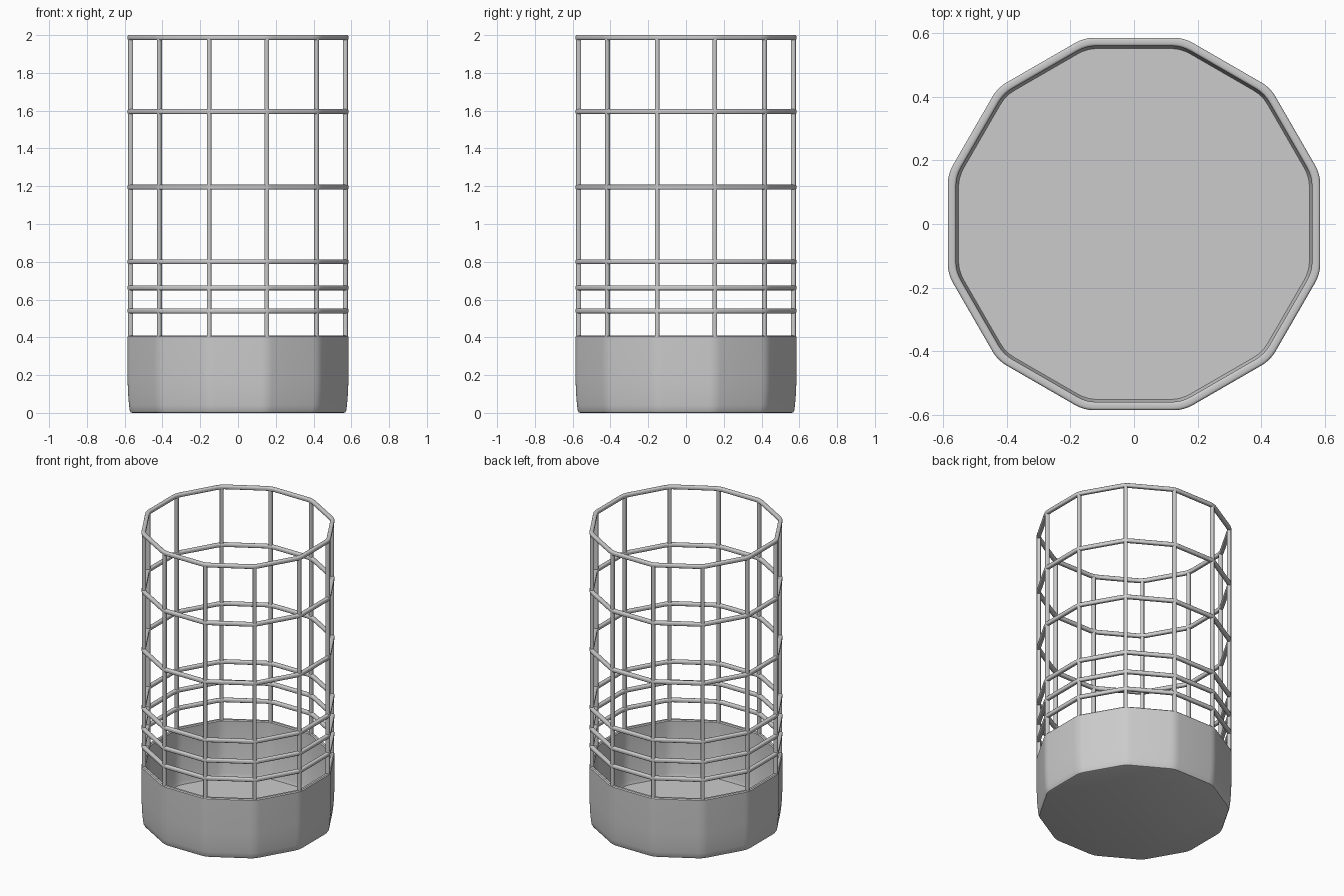
import bpy, bmesh, math
from mathutils import Matrix

cube = bpy.data.objects.get("Cube")
if cube:
    bpy.data.objects.remove(cube)

SIDES = 12
STEP = 2 * math.pi / SIDES
APOTHEM = 0.585      # outer face distance
BAR = 0.026          # bar thickness
WALL_TOP = 0.41

grey = bpy.data.materials.new("light grey")
grey.use_nodes = True
colour = (0.6, 0.6, 0.6, 1)
grey.diffuse_color = colour
grey.node_tree.nodes["Principled BSDF"].inputs["Base Color"].default_value = colour


def outline(apothem, corner=0.12, segments=4):
    """Twelve-sided outline with softly rounded corners."""
    centre = (apothem - corner) / math.cos(STEP / 2)
    points = []
    for k in range(SIDES):
        a = (k + 0.5) * STEP
        for s in range(segments + 1):
            b = a + STEP * (s / segments - 0.5)
            points.append((centre * math.cos(a) + corner * math.cos(b),
                           centre * math.sin(a) + corner * math.sin(b)))
    return points


def finish(name, bm, angle=40):
    bmesh.ops.recalc_face_normals(bm, faces=bm.faces)
    mesh = bpy.data.meshes.new(name)
    bm.to_mesh(mesh)
    bm.free()
    mesh.materials.append(grey)
    ob = bpy.data.objects.new(name, mesh)
    bpy.context.collection.objects.link(ob)
    bpy.ops.object.select_all(action='DESELECT')
    ob.select_set(True)
    bpy.context.view_layer.objects.active = ob
    bpy.ops.object.shade_smooth_by_angle(angle=math.radians(angle))
    return ob


def loft(name, profile, closed):
    """Sweep (apothem, z) points round the outline; cap the ends if open."""
    bm = bmesh.new()
    loops = [[bm.verts.new((x, y, z)) for x, y in outline(r)] for r, z in profile]
    pairs = list(zip(loops, loops[1:]))
    if closed:
        pairs.append((loops[-1], loops[0]))
    for low, high in pairs:
        for i in range(len(low)):
            j = (i + 1) % len(low)
            bm.faces.new((low[i], low[j], high[j], high[i]))
    if not closed:
        bm.faces.new(loops[0])
        bm.faces.new(loops[-1])
    return finish(name, bm)


def rounded_section(half, bevel):
    """Square cross-section with rounded corners."""
    points = []
    for k in range(4):
        for s in range(4):
            a = math.radians(90 * k + 30 * s)
            sx = 1 if k in (0, 3) else -1
            sy = 1 if k in (0, 1) else -1
            points.append((sx * (half - bevel) + bevel * math.cos(a),
                           sy * (half - bevel) + bevel * math.sin(a)))
    return points


# Solid tray: outside up, over the rim, down to the floor
inner = APOTHEM - BAR
loft("tray", [
    (0.560, 0.0), (0.568, 0.003), (0.573, 0.012), (0.577, 0.04),
    (0.582, 0.10), (APOTHEM, 0.18), (APOTHEM, WALL_TOP - 0.006),
    (APOTHEM - 0.006, WALL_TOP), (inner + 0.006, WALL_TOP),
    (inner, WALL_TOP - 0.006), (inner, 0.05), (inner - 0.008, BAR),
], closed=False)

# Horizontal hoops
section = rounded_section(BAR / 2, 0.008)
hoops = {"lower_hoop": 0.54, "second_hoop": 0.662, "third_hoop": 0.80,
         "middle_hoop": 1.195, "upper_hoop": 1.595, "rim_hoop": 2 - BAR / 2}
for name, height in hoops.items():
    loft(name, [(APOTHEM - BAR / 2 + u, height + v) for u, v in section], closed=True)

# Upright bars, one at each corner
post_radius = (APOTHEM - BAR / 2) / math.cos(STEP / 2) - 0.004
bottom, top = WALL_TOP - 0.02, 2 - BAR / 2
for k in range(SIDES):
    bm = bmesh.new()
    base = bm.faces.new([bm.verts.new((post_radius + u, v * 0.92, bottom))
                         for u, v in rounded_section(0.0125, 0.007)])
    new = bmesh.ops.extrude_face_region(bm, geom=[base])["geom"]
    bmesh.ops.translate(bm, vec=(0, 0, top - bottom),
                        verts=[e for e in new if isinstance(e, bmesh.types.BMVert)])
    bmesh.ops.rotate(bm, verts=bm.verts, cent=(0, 0, 0),
                     matrix=Matrix.Rotation((k + 0.5) * STEP, 3, 'Z'))
    finish(f"upright_bar_{k + 1}", bm)
